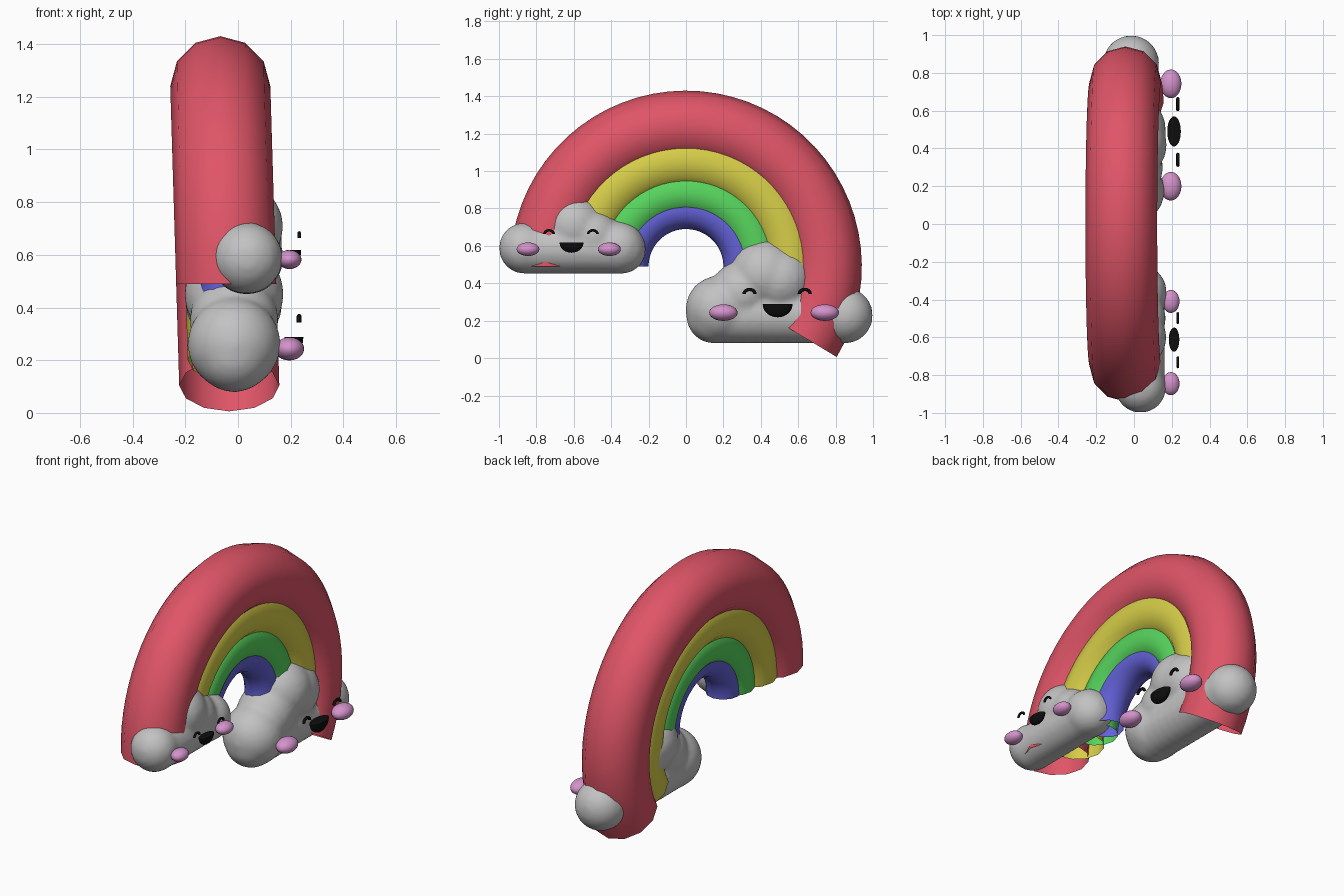
import bpy, bmesh, math
from mathutils import Matrix, Vector

if "Cube" in bpy.data.objects:
    bpy.data.objects.remove(bpy.data.objects["Cube"])


def material(name, r, g, b):
    m = bpy.data.materials.new(name)
    m.diffuse_color = (r, g, b, 1)
    m.use_nodes = True
    m.node_tree.nodes["Principled BSDF"].inputs["Base Color"].default_value = m.diffuse_color
    return m


RED = material("red", .74, .09, .135)
YELLOW = material("yellow", .67, .61, .065)
GREEN = material("green", .095, .66, .11)
BLUE = material("blue", .125, .12, .68)
GREY = material("cloud grey", .54, .54, .54)
PINK = material("blush pink", .66, .29, .60)
BLACK = material("black", .004, .004, .004)


def finish(name, bm, mat):
    for f in bm.faces:
        f.smooth = True
    me = bpy.data.meshes.new(name)
    bm.to_mesh(me)
    bm.free()
    me.materials.append(mat)
    ob = bpy.data.objects.new(name, me)
    bpy.context.collection.objects.link(ob)
    return ob


def add_ball(bm, c, r, seg=24):
    """Ellipsoid with centre c and radii r"""
    mat = Matrix.Translation(c) @ Matrix.Diagonal((*r, 1))
    return bmesh.ops.create_uvsphere(bm, u_segments=seg, v_segments=seg // 2,
                                     radius=1, matrix=mat)


def sweep(bm, path, radius_dirs, r, sides):
    """Sweep a circle (x axis / given outward direction) along a path"""
    rings = []
    for p, d in zip(path, radius_dirs):
        ring = []
        for k in range(sides):
            t = 2 * math.pi * k / sides
            ring.append(bm.verts.new(p + d * (r * math.cos(t)) + Vector((r * math.sin(t), 0, 0))))
        rings.append(ring)
    for a, b in zip(rings, rings[1:]):
        for k in range(sides):
            n = (k + 1) % sides
            bm.faces.new((a[k], a[n], b[n], b[k]))
    return rings


# Rainbow: four overlapping open tubes round one centre, leaning slightly back
def rainbow_band(name, radius, thick, mat):
    bm = bmesh.new()
    path, dirs = [], []
    for i in range(41):
        a = math.radians(-31 + 211 * i / 40)
        d = Vector((0, math.cos(a), math.sin(a)))
        p = d * radius + Vector((0, 0, .49))
        p.x = -.03 - .03 * p.z
        path.append(p)
        dirs.append(d)
    sweep(bm, path, dirs, thick, 12)
    bmesh.ops.recalc_face_normals(bm, faces=bm.faces)
    finish(name, bm, mat)


rainbow_band("red_band", .75, .19, RED)
rainbow_band("yellow_band", .56, .155, YELLOW)
rainbow_band("green_band", .39, .125, GREEN)
rainbow_band("blue_band", .30, .10, BLUE)


# Clouds: balls in a flat-bottomed row plus puffs, fused into one skin
def cloud(name, row, puffs):
    x, y0, y1, z, r = row
    bm = bmesh.new()
    for i in range(13):
        add_ball(bm, (x, y0 + (y1 - y0) * i / 12, z), (r, r, r))
    for px, py, pz, pr in puffs:
        add_ball(bm, (px, py, pz), (pr, pr, pr))
    ob = finish(name, bm, GREY)
    m = ob.modifiers.new("fuse", 'REMESH')
    m.mode = 'VOXEL'
    m.voxel_size = .016
    m.use_smooth_shade = True
    s = ob.modifiers.new("soften", 'SMOOTH')
    s.factor = .5
    s.iterations = 8


cloud("left_cloud", (.033, -.865, -.345, .582, .132),
      [(.035, -.865, .588, .136), (.005, -.6, .708, .168),
       (.02, -.50, .65, .15), (.033, -.36, .59, .142)])
cloud("right_cloud", (-.015, .15, .85, .228, .15),
      [(-.015, .175, .262, .178), (-.015, .3, .35, .17), (-.015, .42, .45, .19),
       (-.015, .50, .42, .185), (-.01, .855, .235, .137)])


# Faces on the +x side: blush cheeks, open mouth and smiling eyes
def cheek(name, y, z, r):
    bm = bmesh.new()
    add_ball(bm, (.195, y, z), r)
    finish(name, bm, PINK)


def mouth(name, y, z, r):
    bm = bmesh.new()
    add_ball(bm, (.212, y, z), r)
    geom = bm.verts[:] + bm.edges[:] + bm.faces[:]
    cut = bmesh.ops.bisect_plane(bm, geom=geom, plane_co=(0, y, z + .001),
                                 plane_no=(0, 0, 1), clear_outer=True)
    edges = [e for e in cut["geom_cut"] if isinstance(e, bmesh.types.BMEdge)]
    lid = bmesh.ops.edgeloop_fill(bm, edges=edges)["faces"]
    bmesh.ops.split_edges(bm, edges=list({e for f in lid for e in f.edges}))
    finish(name, bm, BLACK)


def eye(name, y, z, w, h, r):
    bm = bmesh.new()
    path, dirs = [], []
    for i in range(13):
        a = math.pi * i / 12
        d = Vector((0, math.cos(a), math.sin(a)))
        path.append(Vector((.232, y + w * d.y, z + h * d.z)))
        dirs.append(d)
    rings = sweep(bm, path, dirs, r, 8)
    bm.faces.new(rings[0])
    bm.faces.new(rings[-1])
    bmesh.ops.recalc_face_normals(bm, faces=bm.faces)
    finish(name, bm, BLACK)


for side, y in (("a", -.845), ("b", -.41)):
    cheek("left_cloud_cheek_" + side, y, .582, (.046, .061, .036))
for side, y in (("a", .20), ("b", .742)):
    cheek("right_cloud_cheek_" + side, y, .243, (.056, .076, .044))
mouth("left_cloud_mouth", -.612, .617, (.028, .064, .054))
mouth("right_cloud_mouth", .49, .288, (.036, .08, .07))
for side, y in (("a", -.732), ("b", -.498)):
    eye("left_cloud_eye_" + side, y, .663, .025, .02, .007)
for side, y in (("a", .34), ("b", .635)):
    eye("right_cloud_eye_" + side, y, .344, .029, .023, .009)
